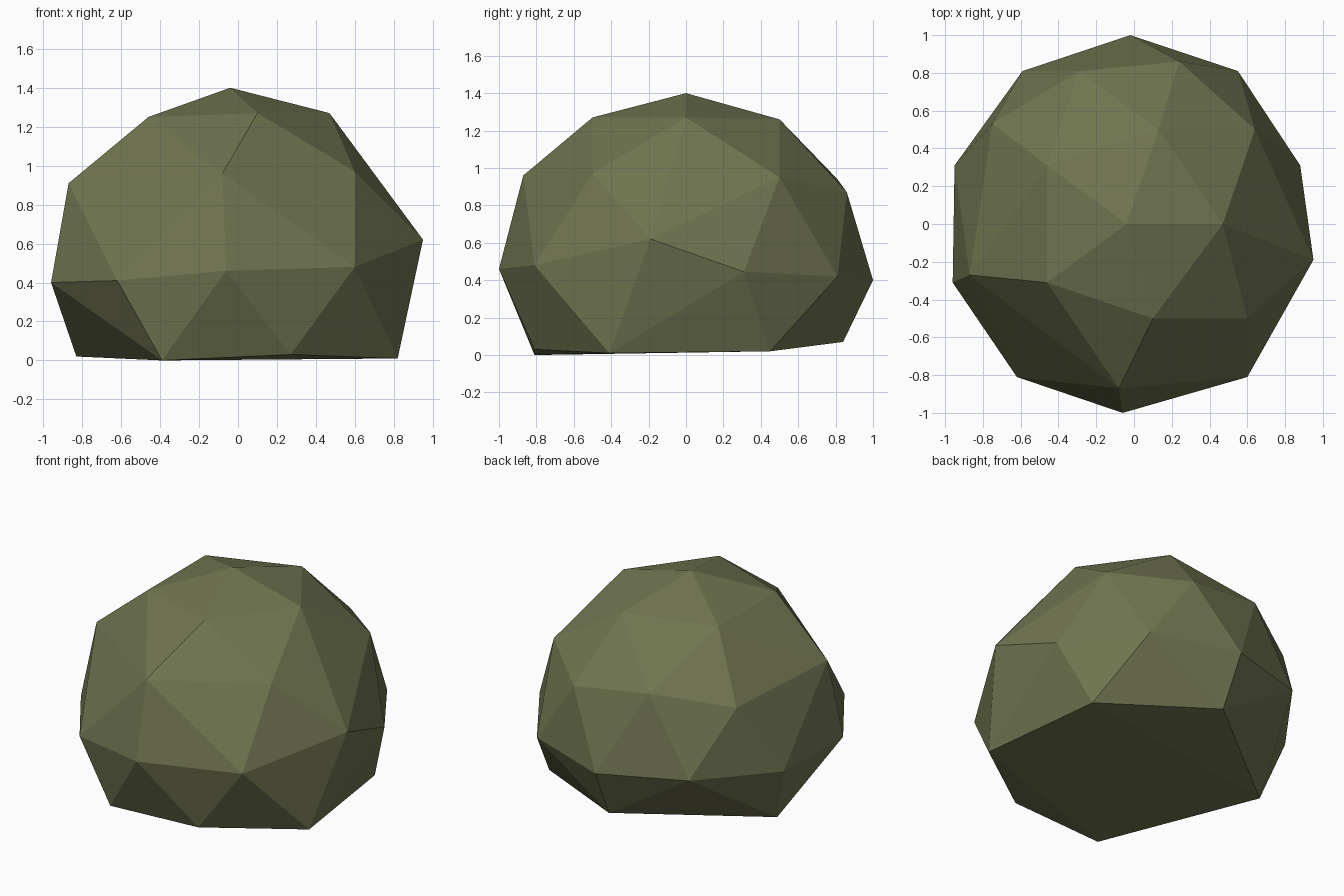
import bpy, bmesh

# Rings of the weathered, faceted boulder, from the ground up
base = [(.82, -.41, .01), (.27, -.81, .03), (-.39, -.81, 0),
        (-.83, .21, .02), (-.01, .84, .07), (.71, .45, .02)]
girth = [(.95, -.19, .62), (.88, .31, .445), (.55, .81, .42), (-.02, 1, .40),
         (-.59, .81, .43), (-.95, .31, .40), (-.96, -.31, .40),
         (-.62, -.81, .41), (-.06, -1, .46), (.60, -.81, .48)]
shoulder = [(.60, -.5, .97), (.64, .5, .95), (.24, .86, .87), (-.29, .81, .94),
            (-.75, .53, .86), (-.87, -.27, .91), (-.08, -.87, .96)]
crown = [(.47, 0, 1.27), (.13, .5, 1.26), (-.46, .31, 1.25),
         (-.46, -.31, 1.25), (.10, -.5, 1.27), (-.04, 0, 1.40)]

# Wrap the rings in one flat-faced skin
bm = bmesh.new()
for p in base + girth + shoulder + crown:
    bm.verts.new(p)
bmesh.ops.convex_hull(bm, input=bm.verts[:])
bmesh.ops.recalc_face_normals(bm, faces=bm.faces[:])
mesh = bpy.data.meshes.new("boulder")
bm.to_mesh(mesh)
bm.free()

# Single mossy stone colour
stone = bpy.data.materials.new("olive stone")
stone.diffuse_color = (.16, .176, .08, 1)
mesh.materials.append(stone)
bpy.context.collection.objects.link(bpy.data.objects.new("boulder", mesh))
